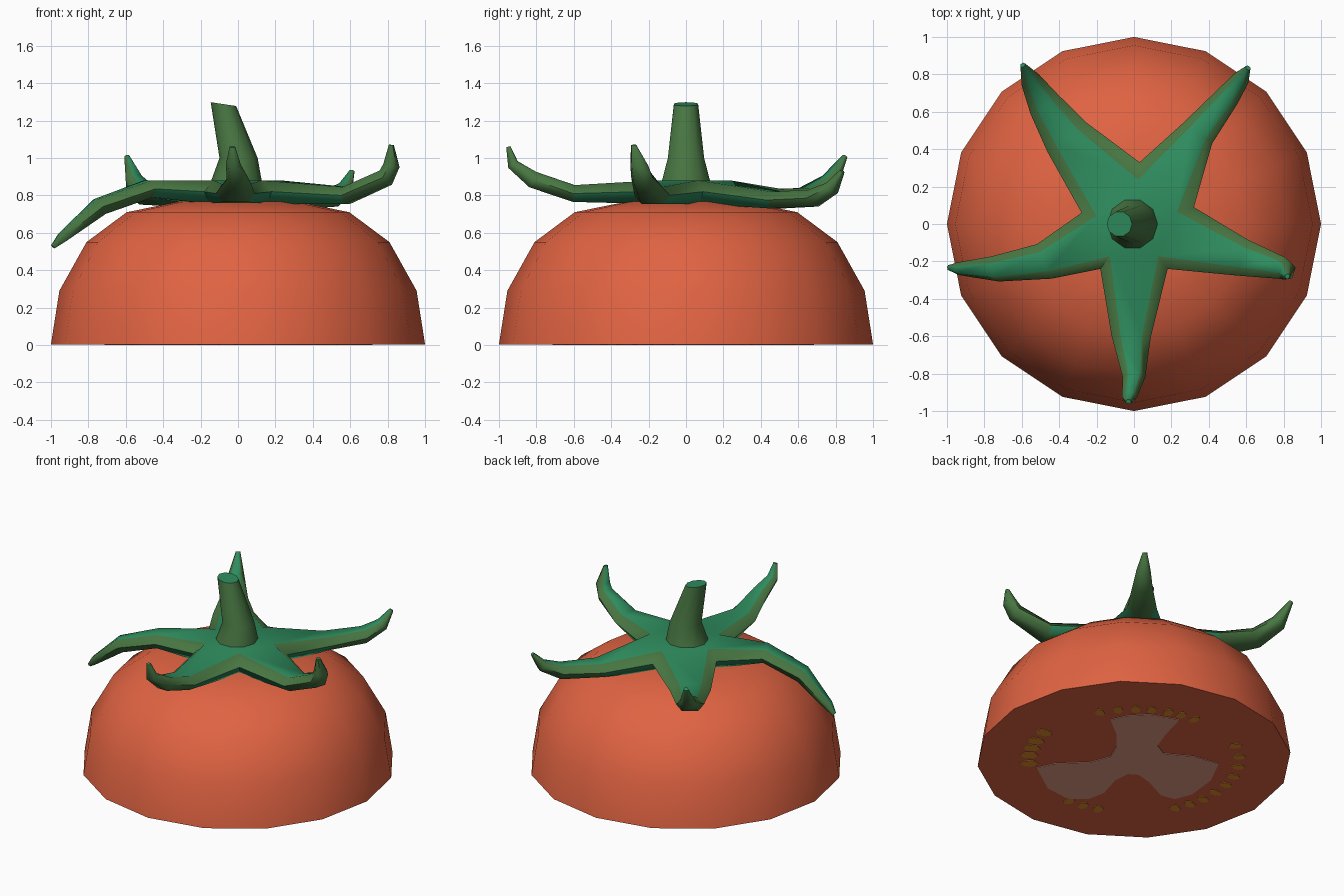
import bpy, bmesh, math
from mathutils import Vector

if "Cube" in bpy.data.objects:
    bpy.data.objects.remove(bpy.data.objects["Cube"])


def material(name, rgb):
    lin = [(c / 255 / 12.92) if c < 10 else ((c / 255 + 0.055) / 1.055) ** 2.4 for c in rgb]
    m = bpy.data.materials.new(name)
    m.diffuse_color = (*lin, 1)
    m.use_nodes = True
    m.node_tree.nodes["Principled BSDF"].inputs["Base Color"].default_value = m.diffuse_color
    return m


RED = material("tomato_red", (224, 99, 66))
GREEN = material("leaf_green", (46, 140, 94))
OLIVE = material("olive_green", (72, 118, 66))
PINK = material("pale_flesh", (232, 162, 138))
YELLOW = material("seed_yellow", (238, 150, 44))


def finish(bm, name, mats, angle=None):
    bmesh.ops.recalc_face_normals(bm, faces=bm.faces)
    me = bpy.data.meshes.new(name)
    bm.to_mesh(me)
    bm.free()
    for m in mats:
        me.materials.append(m)
    ob = bpy.data.objects.new(name, me)
    bpy.context.collection.objects.link(ob)
    if angle:
        bpy.ops.object.select_all(action='DESELECT')
        ob.select_set(True)
        bpy.context.view_layer.objects.active = ob
        bpy.ops.object.shade_smooth_by_angle(angle=math.radians(angle))
    return ob


def bridge(bm, a, b):
    n = len(a)
    return [bm.faces.new((a[j], a[(j + 1) % n], b[(j + 1) % n], b[j])) for j in range(n)]


def circle(bm, n, r, z, cx=0, tilt=0):
    pts = [(r * math.cos(2 * math.pi * i / n), r * math.sin(2 * math.pi * i / n)) for i in range(n)]
    return [bm.verts.new((cx + x, y, z + tilt * x)) for x, y in pts]


# halved tomato: 16-sided lathe with a flat cut underneath
bm = bmesh.new()
profile = [(1, 0.004), (0.955, 0.29), (0.81, 0.55), (0.595, 0.71), (0.31, 0.768)]
rings = [circle(bm, 16, r, z) for r, z in profile]
for a, b in zip(rings, rings[1:]):
    bridge(bm, a, b)
bm.faces.new(rings[0])
centre = bm.verts.new((0, 0, 0.765))
for i in range(16):
    bm.faces.new((rings[-1][i], rings[-1][(i + 1) % 16], centre))
finish(bm, "tomato_half", [RED], 50)

# star-shaped leaf crown: five lofted leaves sharing a hub
valleys = [(0.32, 0.09), (0.03, 0.33), (-0.28, 0.06), (-0.18, -0.24), (0.18, -0.24)]
leaves = [  # rows of x, y, z, half width
    [(0.34, 0.485, 0.775, 0.095), (0.50, 0.68, 0.785, 0.065), (0.575, 0.78, 0.84, 0.045), (0.61, 0.835, 0.93, 0.015)],
    [(-0.36, 0.465, 0.79, 0.13), (-0.48, 0.64, 0.795, 0.09), (-0.555, 0.77, 0.875, 0.055), (-0.595, 0.85, 1.01, 0.015)],
    [(-0.48, -0.20, 0.835, 0.10), (-0.74, -0.24, 0.74, 0.07), (-0.94, -0.24, 0.575, 0.035), (-0.99, -0.235, 0.525, 0.015)],
    [(-0.015, -0.60, 0.81, 0.105), (0.0, -0.82, 0.885, 0.06), (-0.025, -0.925, 0.965, 0.04), (-0.03, -0.95, 1.06, 0.015)],
    [(0.58, -0.18, 0.80, 0.10), (0.79, -0.235, 0.895, 0.06), (0.82, -0.25, 0.96, 0.05), (0.82, -0.28, 1.07, 0.015)],
]
section = [(-1, 0), (-0.55, 1), (0.55, 1), (1, 0), (0.6, -1), (-0.6, -1)]
bm = bmesh.new()
hub = [[bm.verts.new((x * s, y * s, z)) for s, z in ((1, 0.82), (0.72, 0.88), (0.85, 0.755))]
       for x, y in valleys]
for i, rows in enumerate(leaves):
    (rm, rt, rb), (lm, lt, lb) = hub[i], hub[(i + 1) % 5]
    prev = [rm, rt, lt, lm, lb, rb]
    cs = [Vector((0, 0, 0.81))] + [Vector(r[:3]) for r in rows]
    for k, row in enumerate(rows):
        w = row[3]
        d = (cs[min(k + 2, 4)] - cs[k]).normalized()
        lat = Vector((0, 0, 1)).cross(Vector((cs[k + 1].x, cs[k + 1].y, 0)) - Vector((cs[k].x, cs[k].y, 0)) * 0.5).normalized()
        up = d.cross(lat).normalized()
        h = min(0.045, w * 0.75)
        ring = [bm.verts.new(cs[k + 1] + lat * w * a + up * h * b) for a, b in section]
        for j, f in enumerate(bridge(bm, prev, ring)):
            bright = j == 1 or (k == 0 and j in (3, 5))
            f.material_index = 0 if bright else 1
        prev = ring
    bm.faces.new(prev)
bm.faces.new([h[1] for h in hub])
bm.faces.new([h[2] for h in hub]).material_index = 1
finish(bm, "leaf_crown", [GREEN, OLIVE], 60)

# leaning stem with a cut end
bm = bmesh.new()
rings = [circle(bm, 10, 0.14, 0.86, -0.01), circle(bm, 10, 0.102, 1.0, 0.003),
         circle(bm, 10, 0.068, 1.288, -0.078, -0.15)]
for a, b in zip(rings, rings[1:]):
    for f in bridge(bm, a, b):
        f.material_index = 1
bm.faces.new(rings[-1])
bm.faces.new(rings[0])
finish(bm, "stem", [GREEN, OLIVE], 50)

# painted details on the cut face, laid out in axes turned 50 degrees
CA, SA = math.cos(math.radians(50)), math.sin(math.radians(50))


def plate(bm, pts):
    top = [bm.verts.new((-u * SA + v * CA, u * CA + v * SA, 0.005)) for u, v in pts]
    low = [bm.verts.new((v.co.x, v.co.y, 0)) for v in top]
    bridge(bm, top, low)
    bm.faces.new(top)
    bm.faces.new(low)


# three-lobed pale core
core = [(-.15, .51), (-.05, .56), (.10, .58), (.29, .51), (.20, .32), (.15, .18), (.19, .08),
        (.39, .04), (.54, -.05), (.49, -.26), (.37, -.44), (.26, -.50), (.17, -.45), (.10, -.29),
        (.03, -.19), (-.04, -.18), (-.12, -.26), (-.19, -.42), (-.29, -.50), (-.42, -.50),
        (-.55, -.36), (-.62, -.10), (-.51, -.05), (-.28, -.03), (-.15, .04), (-.11, .18), (-.11, .32)]
bm = bmesh.new()
plate(bm, core)
finish(bm, "flesh_core", [PINK])

# seeds in arcs around the core
seed_angles = [110, 99, 89, 80, 70, 62, 53, 15, 3, -8, -19, -29, -39, -49, -58, -67,
               232, 241, 250, 149, 159, 167, 175, 184]
bm = bmesh.new()
for deg in seed_angles:
    t = math.radians(deg)
    r, size = (0.64 if 40 < deg < 120 else 0.67), (1.3 if 140 < deg < 190 else 1)
    pts = []
    for i in range(6):
        p = i * math.pi / 3
        a, b = 0.045 * size * math.cos(p), 0.032 * size * math.sin(p)
        pts.append(((r + a) * math.cos(t) - b * math.sin(t), (r + a) * math.sin(t) + b * math.cos(t)))
    plate(bm, pts)
finish(bm, "seeds", [YELLOW])
